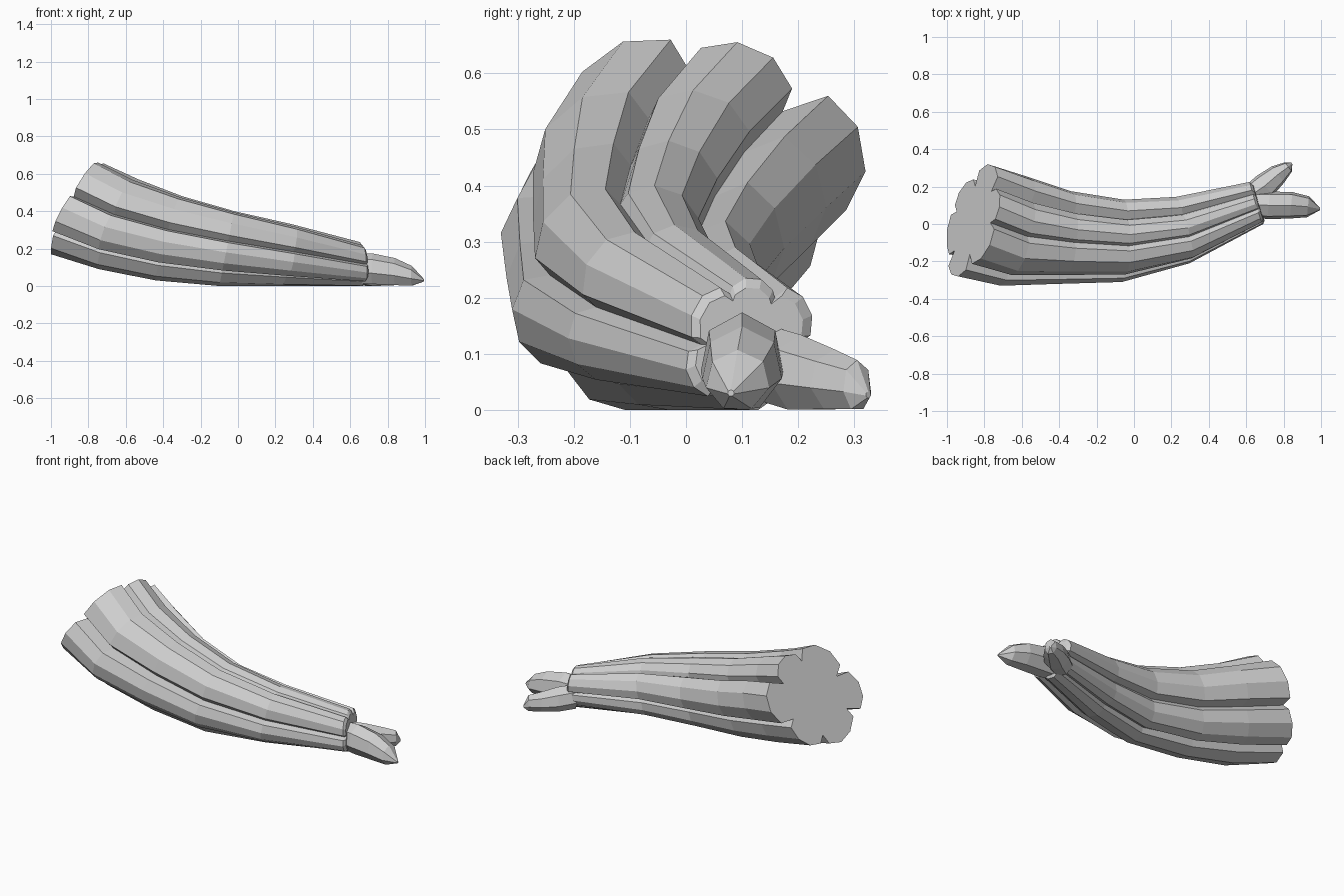
import bpy, bmesh
from math import sin, cos, radians, tau
from mathutils import Vector

cube = bpy.data.objects.get("Cube")
if cube:
    bpy.data.objects.remove(cube, do_unlink=True)

cloth = bpy.data.materials.new("plain grey")
cloth.use_nodes = True
grey = (0.62, 0.62, 0.62, 1)
cloth.diffuse_color = grey
cloth.node_tree.nodes["Principled BSDF"].inputs["Base Color"].default_value = grey


def loft(name, rings):
    """Skin a list of equal rings and close both ends."""
    bm = bmesh.new()
    loops = [[bm.verts.new(point) for point in ring] for ring in rings]
    for first, second in zip(loops, loops[1:]):
        for i in range(len(first)):
            j = (i + 1) % len(first)
            bm.faces.new((first[i], first[j], second[j], second[i]))
    bm.faces.new(loops[0])
    bm.faces.new(loops[-1])
    bmesh.ops.recalc_face_normals(bm, faces=bm.faces)
    mesh = bpy.data.meshes.new(name)
    bm.to_mesh(mesh)
    bm.free()
    mesh.materials.append(cloth)
    obj = bpy.data.objects.new(name, mesh)
    bpy.context.collection.objects.link(obj)
    return obj


# Each fold: the angle of the groove before it, and its outer radius
folds = [(94, .29), (161, .31), (213, .27), (284, .27), (341, .31), (398, .265)]


def folded_outline(twist, groove):
    """Fluted cross-section, as pairs of y and z."""
    points = []
    for k, (start, radius) in enumerate(folds):
        end = folds[k + 1][0] if k + 1 < len(folds) else folds[0][0] + 360
        for part, reach in ((0, 0), (.1, .91), (.36, 1), (.64, 1), (.9, .92)):
            angle = radians(start + (end - start) * part + twist)
            size = radius * reach if reach else groove
            points.append((size * cos(angle), size * sin(angle)))
    return points


def section(x, y_range, z_range, lean_y, lean_z, twist, groove):
    """Fit the outline to its bounds on a leaning plane."""
    outline = folded_outline(twist, groove)
    axes = []
    for values, (low, high) in zip(zip(*outline), (y_range, z_range)):
        least, most = min(values), max(values)
        axes.append([low + (v - least) / (most - least) * (high - low) for v in values])
    y_mid, z_mid = sum(y_range) / 2, sum(z_range) / 2
    return [Vector((max(-1, x + lean_y * (y - y_mid) + lean_z * (z - z_mid)), y, z))
            for y, z in zip(*axes)]


# Sleeve: fluted tube sweeping from the wide end down to the cuff
sleeve = [
    section(-.865, (-.28, .32), (.17, .66), .257, .53, 0, .2),
    section(-.64, (-.33, .25), (.09, .57), .23, .4, 4, .205),
    section(-.37, (-.32, .175), (.03, .48), .1, .3, 5, .21),
    section(-.06, (-.31, .13), (0, .4), 0, .2, 6, .22),
    section(.26, (-.21, .145), (0, .33), -.25, .2, 12, .22),
    section(.655, (0, .225), (0, .235), -.3, -.05, 20, .22),
]
# Cuff: the hem turns slightly inward
centre = sum(sleeve[-1], Vector()) / len(sleeve[-1])
sleeve.append([centre + (p - centre) * .85 + Vector((.012, 0, 0)) for p in sleeve[-1]])
loft("sleeve", sleeve)


def prong(name, heading, stations, sides=7):
    """Blunt tapered prong; stations give centre, half width and half height."""
    side = Vector((-sin(radians(heading)), cos(radians(heading)), 0))
    rings = []
    for x, y, z, wide, tall in stations:
        rings.append([Vector((x, y, z)) + side * wide * sin(tau * i / sides)
                      + Vector((0, 0, tall * cos(tau * i / sides))) for i in range(sides)])
    loft(name, rings)


# Two prongs emerging from the cuff
prong("front_prong", -6, [
    (.62, .105, .09, .065, .08), (.72, .1, .088, .076, .086),
    (.84, .1, .073, .073, .076), (.93, .092, .052, .058, .055), (.995, .08, .03, .006, .006)])
prong("rear_prong", 38, [
    (.62, .15, .08, .06, .07), (.7, .205, .064, .07, .07),
    (.77, .265, .052, .056, .056), (.825, .305, .043, .032, .046), (.843, .325, .027, .006, .006)])
